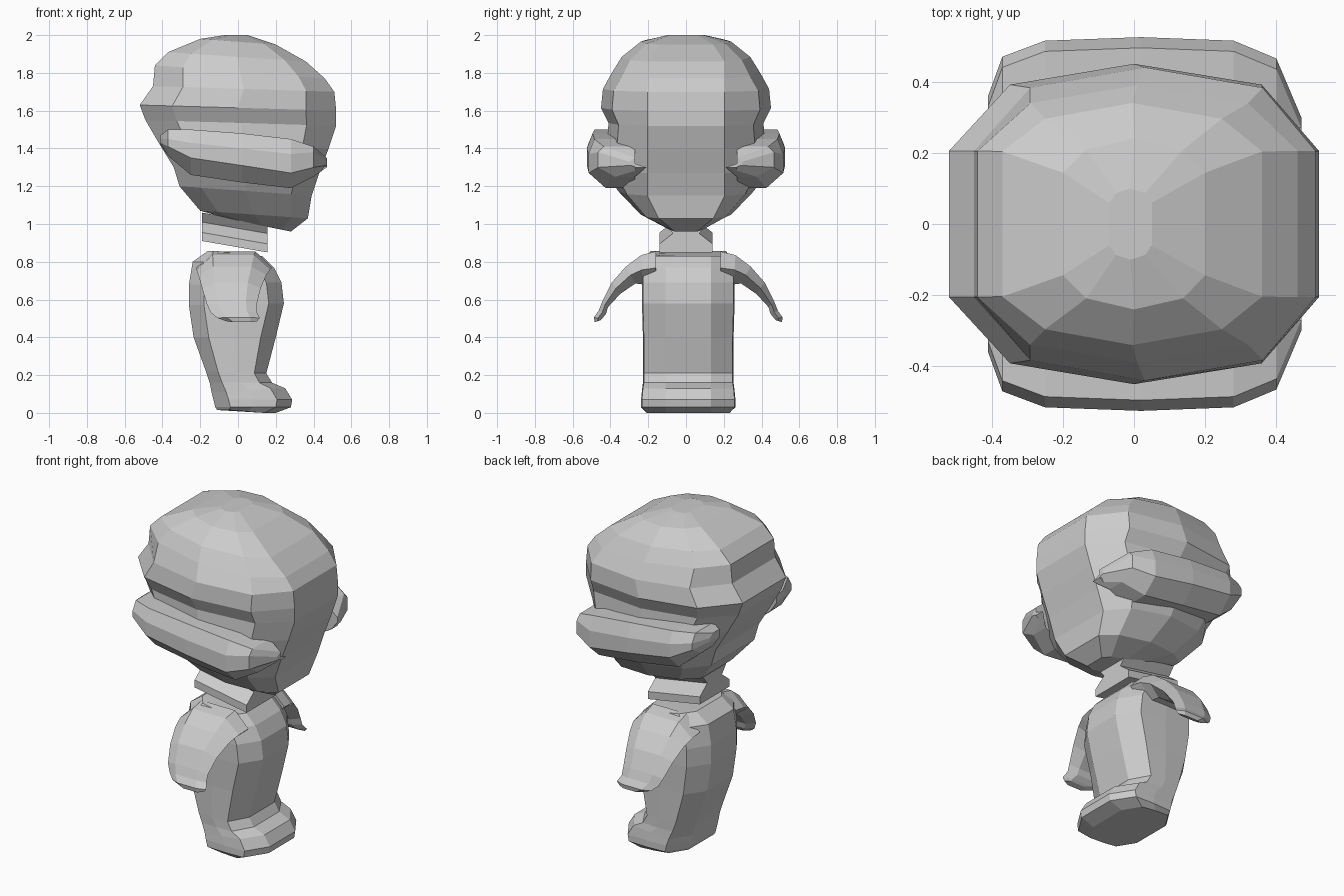
import bpy, bmesh
from mathutils import Vector


def finish(name, bm):
    bmesh.ops.remove_doubles(bm, verts=bm.verts, dist=0.0005)
    bmesh.ops.recalc_face_normals(bm, faces=bm.faces)
    me = bpy.data.meshes.new(name)
    bm.to_mesh(me)
    bm.free()
    ob = bpy.data.objects.new(name, me)
    bpy.context.collection.objects.link(ob)
    return ob


def loft(name, rings):
    """Skin closed rings that share a point count and cap both ends."""
    bm = bmesh.new()
    rows = [[bm.verts.new(p) for p in r] for r in rings]
    n = len(rows[0])
    for a, b in zip(rows, rows[1:]):
        for i in range(n):
            j = (i + 1) % n
            bm.faces.new((a[i], a[j], b[j], b[i]))
    for r in (rows[0], rows[-1]):
        bm.faces.new(r)
    return finish(name, bm)


def symmetric(half, yc=0.0):
    """Half outline on +y, completed by its mirror image."""
    pts = [Vector((x, yc + y, z)) for x, y, z in half]
    return pts + [Vector((p.x, 2 * yc - p.y, p.z)) for p in reversed(pts)]


# Head: tilted rings (back x, back z, front x, front z, half width)
def head_ring(xb, zb, xf, zf, w):
    flat = min(0.205, w * 0.6)
    mid = (xb + xf) / 2
    half = []
    for x, y in ((xb, flat), (mid + (xb - mid) * 0.67, w * 0.87), (mid, w),
                 (mid + (xf - mid) * 0.69, w * 0.87), (xf, flat)):
        t = (x - xb) / (xf - xb)
        half.append((x, y, zb + (zf - zb) * t))
    return symmetric(half)


levels = [(-0.02, 1.02, 0.28, 0.96, 0.10), (-0.20, 1.07, 0.37, 1.03, 0.24),
          (-0.31, 1.20, 0.39, 1.15, 0.36), (-0.34, 1.30, 0.43, 1.27, 0.43),
          (-0.42, 1.43, 0.48, 1.40, 0.42), (-0.49, 1.55, 0.52, 1.52, 0.41),
          (-0.52, 1.63, 0.52, 1.60, 0.45), (-0.45, 1.73, 0.51, 1.70, 0.44),
          (-0.44, 1.84, 0.46, 1.77, 0.39), (-0.37, 1.91, 0.36, 1.86, 0.34),
          (-0.20, 1.98, 0.20, 1.95, 0.24), (-0.07, 2.0, 0.05, 2.0, 0.10)]
loft("head", [head_ring(*l) for l in levels])

# Side bulges of the head: (x, outer y, four heights from top to bottom)
bulge = [(-0.41, 0.36, 1.47, 1.45, 1.43, 1.42), (-0.37, 0.47, 1.50, 1.45, 1.41, 1.36),
         (-0.25, 0.515, 1.50, 1.43, 1.35, 1.26), (0.02, 0.525, 1.48, 1.40, 1.31, 1.22),
         (0.28, 0.515, 1.45, 1.37, 1.27, 1.19), (0.40, 0.465, 1.41, 1.38, 1.30, 1.25),
         (0.47, 0.30, 1.35, 1.33, 1.31, 1.30)]
for s, side in ((1, "left"), (-1, "right")):
    loft("head_bulge_" + side,
         [[(x, s * 0.27, a), (x, s * (o - 0.03), a), (x, s * o, b),
           (x, s * o, c), (x, s * (o - 0.09), d), (x, s * 0.27, d)]
          for x, o, a, b, c, d in bulge])

# Neck: flared profile swept along x, dropping to the front
loft("neck", [symmetric([(x, y, z0 + h) for y, h in
                         ((0.14, 0), (0.14, 0.045), (0.07, 0.10), (0.11, 0.15))], 0.0)
              for x, z0 in ((-0.19, 0.91), (0.155, 0.85))])

# Body with joined foot: (back x, back z, front x, front z, half width)
YC = 0.012


def body_ring(xb, zb, xf, zf, w):
    d = min(0.08, (xf - xb) * 0.2)
    return symmetric([(xb, 0.12, zb), (xb + d, w, zb), ((xb + xf) / 2, w + 0.005, (zb + zf) / 2),
                      (xf - d, w, zf), (xf, 0.12, zf)], YC)


body = [(-0.11, 0.015, 0.20, 0.0, 0.22), (-0.12, 0.03, 0.28, 0.03, 0.245),
        (-0.13, 0.07, 0.287, 0.07, 0.245), (-0.14, 0.11, 0.25, 0.13, 0.24),
        (-0.15, 0.16, 0.18, 0.16, 0.235), (-0.17, 0.22, 0.15, 0.21, 0.235),
        (-0.235, 0.40, 0.20, 0.40, 0.235), (-0.26, 0.57, 0.243, 0.58, 0.24),
        (-0.26, 0.68, 0.23, 0.69, 0.24), (-0.24, 0.80, 0.19, 0.77, 0.235),
        (-0.16, 0.857, 0.13, 0.83, 0.20)]
loft("body", [body_ring(*b) for b in body])

# Arms: flat drooping paddles (outer y, z, inner y, z, back x, front x)
arm = [(0.17, 0.855, 0.17, 0.68, -0.22, 0.18), (0.25, 0.835, 0.24, 0.68, -0.22, 0.17),
       (0.33, 0.775, 0.28, 0.685, -0.21, 0.15), (0.405, 0.69, 0.36, 0.63, -0.19, 0.12),
       (0.455, 0.59, 0.425, 0.56, -0.165, 0.10), (0.475, 0.54, 0.435, 0.525, -0.145, 0.10),
       (0.50, 0.505, 0.455, 0.50, -0.11, 0.115), (0.495, 0.48, 0.465, 0.49, -0.06, 0.10)]
for s, side in ((1, "left"), (-1, "right")):
    rings = []
    for yo, zo, yi, zi, xb, xf in arm:
        ym, zm, d = (yo + yi) / 2, (zo + zi) / 2, (xf - xb) * 0.22
        rings.append([(x, YC + s * y, z) for x, y, z in
                      ((xb, ym, zm), (xb + d, yo, zo), (xf - d, yo, zo),
                       (xf, ym, zm), (xf - d, yi, zi), (xb + d, yi, zi))])
    loft("arm_" + side, rings)
